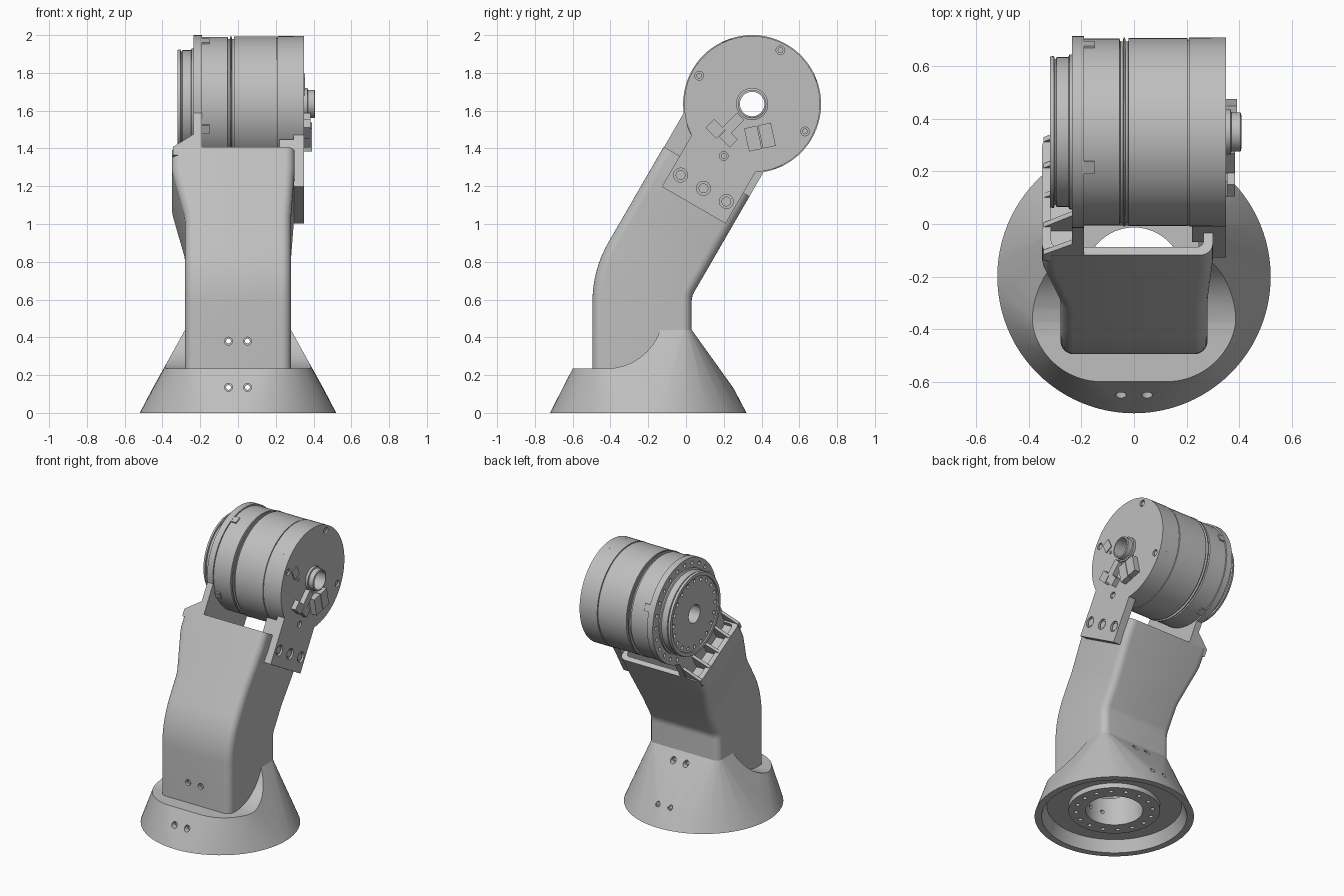
import bpy, bmesh
from math import sin, cos, pi, radians, sqrt, atan2
from mathutils import Vector

if "Cube" in bpy.data.objects:
    bpy.data.objects.remove(bpy.data.objects["Cube"], do_unlink=True)

grey = bpy.data.materials.new("satin grey")
grey.use_nodes = True
COLOUR = (0.52, 0.52, 0.52, 1)
grey.diffuse_color = COLOUR
grey.node_tree.nodes["Principled BSDF"].inputs["Base Color"].default_value = COLOUR

TILT = radians(30)
HUB_Y, HUB_Z = 0.35, 1.635


# ---------- helpers ----------
def loft(bm, rings, wrap=False):
    """Skin closed rings; wrap the last to the first or cap both ends."""
    vs = [[bm.verts.new(p) for p in ring] for ring in rings]
    n = len(vs[0])
    pairs = list(zip(vs, vs[1:])) + ([(vs[-1], vs[0])] if wrap else [])
    for a, b in pairs:
        for i in range(n):
            j = (i + 1) % n
            bm.faces.new((a[i], a[j], b[j], b[i]))
    if not wrap:
        bm.faces.new(vs[0][::-1])
        bm.faces.new(vs[-1])


def finish(name, bm):
    bmesh.ops.recalc_face_normals(bm, faces=bm.faces[:])
    mesh = bpy.data.meshes.new(name)
    bm.to_mesh(mesh)
    bm.free()
    mesh.materials.append(grey)
    ob = bpy.data.objects.new(name, mesh)
    bpy.context.collection.objects.link(ob)
    return ob


def circle(cy, cz, r, n=24):
    return [(cy + r * cos(2 * pi * i / n), cz + r * sin(2 * pi * i / n)) for i in range(n)]


def prism(name, outlines, x0, x1):
    """Extrude one or more y-z outlines along x."""
    bm = bmesh.new()
    for pts in outlines:
        loft(bm, [[(x, y, z) for y, z in pts] for x in (x0, x1)])
    return finish(name, bm)


def rods(name, centres, r, a, b, axis):
    """Cylinders along y (centres are x, z) or z (centres are x, y)."""
    bm = bmesh.new()
    for c in centres:
        pts = circle(*c, r, 48 if r > 0.1 else 20)
        loft(bm, [[(u, e, v) if axis == "y" else (u, v, e) for u, v in pts] for e in (a, b)])
    return finish(name, bm)


def lathe_x(name, profile, n=96):
    """Turn an (x, radius) loop around the hub axis."""
    bm = bmesh.new()
    angles = [2 * pi * i / n for i in range(n)]
    loft(bm, [[(x, HUB_Y + r * cos(a), HUB_Z + r * sin(a)) for x, r in profile] for a in angles], True)
    return finish(name, bm)


def cut(target, cutter, keep=False):
    mod = target.modifiers.new("cut", "BOOLEAN")
    mod.operation, mod.solver, mod.object = "DIFFERENCE", "EXACT", cutter
    bpy.context.view_layer.objects.active = target
    bpy.ops.object.modifier_apply(modifier=mod.name)
    if not keep:
        bpy.data.objects.remove(cutter, do_unlink=True)


def tilted(t, h):
    """Arm frame: t across the arm, h along it, measured from the hub axis."""
    return (HUB_Y + t * cos(TILT) + h * sin(TILT), HUB_Z - t * sin(TILT) + h * cos(TILT))


def tilted_box(t0, t1, h0, h1):
    return [tilted(t0, h0), tilted(t1, h0), tilted(t1, h1), tilted(t0, h1)]


def block(cy, cz, w, h, angle):
    c, s = cos(radians(angle)), sin(radians(angle))
    return [(cy + u * w / 2 * c - v * h / 2 * s, cz + u * w / 2 * s + v * h / 2 * c)
            for u, v in ((-1, -1), (1, -1), (1, 1), (-1, 1))]


def lug(r, t0, t1, bottom, n=80):
    """Round end plate with a straight tongue running down the arm."""
    a0, a1 = atan2(-sqrt(r * r - t1 * t1), t1), atan2(-sqrt(r * r - t0 * t0), t0) + 2 * pi
    arc = [a0 + (a1 - a0) * i / n for i in range(n + 1)]
    return [tilted(t0, bottom), tilted(t1, bottom)] + [tilted(r * cos(a), r * sin(a)) for a in arc]


def rounded(x0, x1, y0, y1, r, k=6):
    pts = []
    for q, (cx, cy) in enumerate(((x1 - r, y1 - r), (x0 + r, y1 - r), (x0 + r, y0 + r), (x1 - r, y0 + r))):
        pts += [(cx + r * cos(pi / 2 * (q + i / k)), cy + r * sin(pi / 2 * (q + i / k))) for i in range(k + 1)]
    return pts


# ---------- base: round foot blending into the rectangular arm ----------
bm = bmesh.new()
for r, z in ((0.52, 0), (0.452, 0.13)):
    for x, y in circle(0, -0.2, r, 96):
        bm.verts.new((x, y, z))
for x, y in rounded(-0.28, 0.28, -0.495, 0.03, 0.05):
    bm.verts.new((x, y, 0.44))
hull = bmesh.ops.convex_hull(bm, input=bm.verts[:])
base = finish("base", bm)

# curved front ledge
sweep = [(-0.42 + 0.3 * sin(a), 0.535 - 0.3 * cos(a)) for a in [radians(9 * i) for i in range(9)]]
ledge = [(-0.9, 0.235)] + sweep + [(-0.115, 0.7), (-0.9, 0.7)]
cut(base, prism("ledge_cutter", [ledge], -0.8, 0.8))

# hollow underside with a bolted ring and cable bore
bm = bmesh.new()
loft(bm, [[(x, y, z) for x, y in circle(0, -0.2, r, 96)] for r, z in ((0.482, -0.02), (0.44, 0.08))])
cut(base, finish("underside_cutter", bm))
ring = rods("base_mounting_ring", [(0, -0.2)], 0.30, 0.045, 0.1, "z")
bore = rods("bore_cutter", [(0, -0.2)], 0.187, -0.1, 0.6, "z")
cut(base, bore, True)
cut(ring, bore)
cut(ring, rods("ring_hole_cutter", circle(0, -0.2, 0.25, 16), 0.014, 0, 0.07, "z"))

# ---------- arm: hollow bent tube, widened at the top ----------
HALF = 0.2625
sections = [(-0.2325, 0.2, 0, -0.28, 0.28)]
for i in range(9):
    a = TILT * i / 8
    sections.append((0.13 - 0.3625 * cos(a), 0.59 + 0.3625 * sin(a), a, -0.28, 0.28))
for h, x0, x1 in ((-0.855, -0.28, 0.28), (-0.82, -0.285, 0.282), (-0.58, -0.345, 0.298),
                  (-0.545, -0.35, 0.3), (-0.43, -0.35, 0.3)):
    sections.append((*tilted(-0.03, h), TILT, x0, x1))


def section_ring(sec, wall):
    cy, cz, a, x0, x1 = sec
    pts = rounded(x0 + wall, x1 - wall, wall - HALF, HALF - wall, 0.05 - wall * 0.6)
    return [(x, cy + t * cos(a), cz - t * sin(a)) for x, t in pts]


bm = bmesh.new()
loft(bm, [section_ring(s, 0) for s in sections] + [section_ring(s, 0.035) for s in reversed(sections)], True)
arm = finish("arm", bm)

# screw holes through arm and base, counterbored on the outside
for z, front, back in ((0.38, -0.475, 0.05), (0.135, -0.62, 0.245)):
    spots = [(-0.05, z), (0.05, z)]
    for r, y0, y1 in ((0.013, -1, 1), (0.021, -1, front), (0.021, back, 1)):
        drill = rods("drill", spots, r, y0, y1, "y")
        cut(base, drill, True)
        cut(arm, drill)

# ---------- motor body with grooves ----------
lathe_x("motor_body", [(-0.20, 0.065), (-0.20, 0.355), (-0.055, 0.355), (-0.052, 0.345), (-0.042, 0.345),
                       (-0.04, 0.36), (-0.034, 0.36), (-0.032, 0.345), (-0.022, 0.345), (-0.02, 0.358),
                       (0.203, 0.358), (0.204, 0.352), (0.209, 0.352), (0.21, 0.36), (0.297, 0.36), (0.297, 0.065)])
clips = [block(HUB_Y + 0.357 * cos(a), HUB_Z + 0.357 * sin(a), 0.012, 0.05, 22 + 90 * i)
         for i, a in enumerate([radians(22 + 90 * i) for i in range(4)])]
prism("motor_clips", clips, -0.19, -0.15)

# ---------- output side: flange plate, turned disc, ribs ----------
hub_bore = prism("hub_bore_cutter", [circle(HUB_Y, HUB_Z, 0.065, 48)], -1, 1)
flange = prism("output_flange", [lug(0.365, -0.29, 0.2325, -0.52)], -0.235, -0.19)
cut(flange, hub_bore, True)
cut(flange, prism("flange_hole_cutter", [circle(y, z, 0.013, 12) for y, z in circle(HUB_Y, HUB_Z, 0.327, 24)],
                  -0.3, -0.22))
disc = lathe_x("output_disc", [(-0.225, 0.065), (-0.225, 0.295), (-0.245, 0.295), (-0.25, 0.285), (-0.295, 0.285),
                               (-0.297, 0.278), (-0.302, 0.278), (-0.304, 0.29), (-0.32, 0.286),
                               (-0.32, 0.262), (-0.312, 0.26), (-0.312, 0.065)])
cut(disc, prism("disc_hole_cutter", [circle(y, z, 0.013, 12) for y, z in circle(HUB_Y, HUB_Z, 0.235, 20)],
                -0.4, -0.295))
prism("arm_shoulder", [tilted_box(-0.27, 0.21, -0.52, -0.46)], -0.33, -0.2)
bm = bmesh.new()
for t, rise in ((-0.28, 0.09), (-0.16, 0.1), (-0.03, 0.08), (0.1, 0.09), (0.215, 0.1)):
    side = ((-0.345, -0.48), (-0.22, -0.48), (-0.22, -0.43 + rise), (-0.345, -0.43))
    loft(bm, [[(x, *tilted(e, h)) for x, h in side] for e in (t - 0.01, t + 0.01)])
finish("shoulder_ribs", bm)

# ---------- cover side: bracket plate, hub and connectors ----------
bracket = prism("cover_bracket", [lug(0.36, -0.195, 0.195, -0.618)], 0.295, 0.35)
cut(bracket, hub_bore)
bolts = [tilted(t, -0.515) for t in (-0.14, 0, 0.14)]
rim = [(0.07, 1.785), (0.5, 1.92), (0.63, 1.49), (0.2, 1.36)]
cut(bracket, prism("bolt_head_cutter", [circle(*p, 0.037) for p in bolts] + [circle(*p, 0.023) for p in rim], 0.335, 0.4))
prism("bolt_heads", [circle(*p, 0.026) for p in bolts] + [circle(*p, 0.015) for p in rim], 0.33, 0.343)
lathe_x("cable_hub", [(0.34, 0.065), (0.34, 0.085), (0.368, 0.085), (0.37, 0.075), (0.405, 0.075), (0.408, 0.065)], 48)
prism("power_connector", [block(0.355, 1.452, 0.07, 0.125, 12), block(0.428, 1.468, 0.07, 0.125, 12)], 0.345, 0.392)
prism("signal_connectors", [block(0.155, 1.505, 0.065, 0.08, 45), block(0.25, 1.53, 0.11, 0.055, 45),
                            block(0.225, 1.455, 0.06, 0.08, 45)], 0.345, 0.385)
prism("status_window", [block(0.15, 1.75, 0.06, 0.075, 25), circle(0.18, 1.69, 0.011, 12)], 0.348, 0.356)
prism("bracket_stiffener", [tilted_box(-0.195, -0.15, -0.5, -0.33)], 0.22, 0.3)

# ---------- shading ----------
bpy.ops.object.select_all(action="DESELECT")
for ob in bpy.context.collection.objects:
    if ob.type == "MESH" and grey.name in ob.data.materials:
        ob.select_set(True)
        bpy.context.view_layer.objects.active = ob
bpy.ops.object.shade_smooth_by_angle(angle=radians(25))
